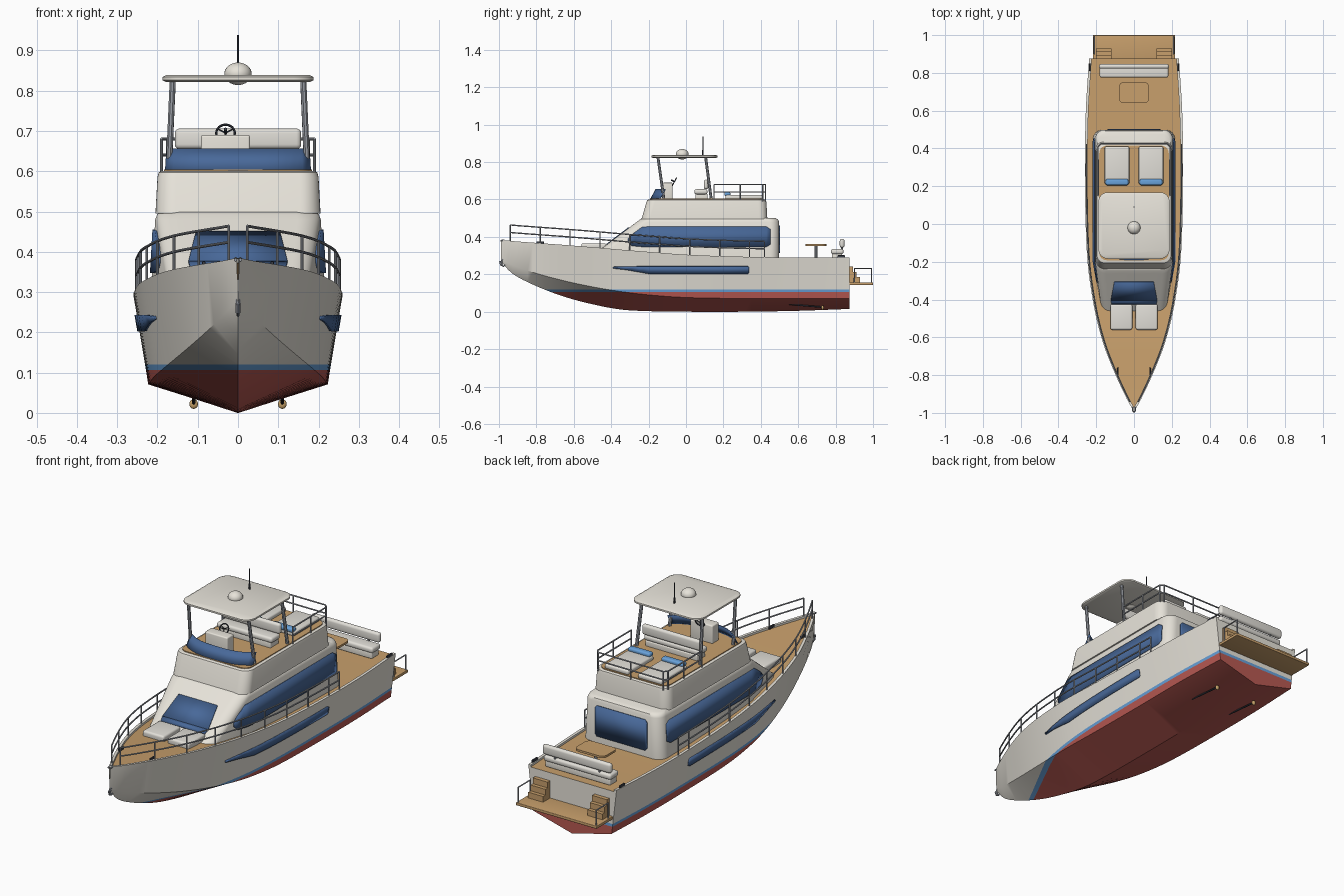
import bpy, bmesh, math
from mathutils import Vector

if "Cube" in bpy.data.objects:
    bpy.data.objects.remove(bpy.data.objects["Cube"])

def mat(name, r, g, b):
    m = bpy.data.materials.new(name)
    m.diffuse_color = (r, g, b, 1)
    m.use_nodes = True
    m.node_tree.nodes["Principled BSDF"].inputs["Base Color"].default_value = m.diffuse_color
    return m

WHITE = mat("white gelcoat", .80, .77, .70)
TEAK = mat("teak", .58, .35, .15)
RED = mat("antifouling red", .48, .10, .085)
GLASS = mat("blue glass", .065, .14, .32)
BLUE = mat("accent blue", .14, .36, .70)
STEEL = mat("steel", .36, .38, .42)
CUSHION = mat("cushion", .76, .74, .69)
DARK = mat("dark fittings", .04, .045, .06)
BRONZE = mat("bronze", .60, .38, .15)

def finish(name, bm, *mats):
    bmesh.ops.remove_doubles(bm, verts=bm.verts, dist=1e-5)
    bmesh.ops.recalc_face_normals(bm, faces=bm.faces)
    me = bpy.data.meshes.new(name)
    bm.to_mesh(me)
    bm.free()
    for m in mats:
        me.materials.append(m)
    ob = bpy.data.objects.new(name, me)
    bpy.context.collection.objects.link(ob)
    return ob

def box(name, x0, x1, y0, y1, z0, z1, m, r=0.0):
    bm = bmesh.new()
    bmesh.ops.create_cube(bm, size=1)
    for v in bm.verts:
        v.co = ((x0 + x1) / 2 + v.co.x * (x1 - x0), (y0 + y1) / 2 + v.co.y * (y1 - y0),
                (z0 + z1) / 2 + v.co.z * (z1 - z0))
    if r:
        bmesh.ops.bevel(bm, geom=bm.edges[:], offset=r, segments=4, profile=.5, affect='EDGES')
    return finish(name, bm, m)

def tube(name, pts, r, m=STEEL):
    cu = bpy.data.curves.new(name, 'CURVE')
    cu.dimensions = '3D'
    cu.bevel_depth, cu.bevel_resolution, cu.use_fill_caps = r, 2, True
    sp = cu.splines.new('POLY')
    sp.points.add(len(pts) - 1)
    for p, c in zip(sp.points, pts):
        p.co = (*c, 1)
    cu.materials.append(m)
    ob = bpy.data.objects.new(name, cu)
    bpy.context.collection.objects.link(ob)

def sheet(name, a, b, m, t=.005):
    """Thin plate between two point rows, centred on them."""
    bm = bmesh.new()
    va, vb = [bm.verts.new(p) for p in a], [bm.verts.new(p) for p in b]
    for i in range(len(a) - 1):
        bm.faces.new((va[i], va[i + 1], vb[i + 1], vb[i]))
    ob = finish(name, bm, m)
    s = ob.modifiers.new("thickness", 'SOLIDIFY')
    s.thickness, s.offset = t, 0

def taper(y):
    return 1 - .8 * max(0, -.2 - y)

def loft(name, rows, m):
    """Stack of rounded rectangles: (z, half width, y front, y back, corner radius)."""
    bm = bmesh.new()
    rings = []
    for z, w, y0, y1, r in rows:
        pts = []
        for cx, cy, a0 in ((w - r, y0 + r, -90), (w - r, y1 - r, 0), (r - w, y1 - r, 90), (r - w, y0 + r, 180)):
            for i in range(9):
                a = math.radians(a0 + i * 11.25)
                pts.append((cx + r * math.cos(a), cy + r * math.sin(a)))
            if a0 in (-90, 90):  # extra vertex where the side starts to taper
                pts.append((w if a0 < 0 else -w, max(-.2, y0 + r)))
        rings.append([bm.verts.new((x * taper(y), y, z)) for x, y in pts])
    n = len(rings[0])
    for p, q in zip(rings, rings[1:]):
        for i in range(n):
            bm.faces.new((p[i], p[(i + 1) % n], q[(i + 1) % n], q[i]))
    bm.faces.new(rings[0])
    bm.faces.new(rings[-1])
    return finish(name, bm, m)

# Hull stations: y, keel z, chine x, chine z, sheer x, sheer z
ST = [(-.99, .27, 0, .28, .003, .385), (-.93, .205, .03, .25, .036, .378), (-.8, .137, .075, .205, .097, .368),
      (-.65, .08, .12, .165, .157, .357), (-.5, .04, .158, .133, .199, .345), (-.35, .012, .188, .108, .227, .332),
      (-.2, .003, .208, .09, .246, .32), (0, 0, .219, .076, .256, .305), (.3, 0, .222, .071, .26, .294),
      (.6, .005, .222, .071, .255, .29), (.875, .015, .212, .071, .238, .29)]

def station(y):
    """Smooth interpolation of the station table."""
    i = next((k for k in range(len(ST) - 1) if y <= ST[k + 1][0]), len(ST) - 2)
    p, q = ST[i], ST[i + 1]
    o, s = ST[max(i - 1, 0)], ST[min(i + 2, len(ST) - 1)]
    h = q[0] - p[0]
    t = (y - p[0]) / h
    out = []
    for c in range(1, 6):
        m0, m1 = (q[c] - o[c]) / (q[0] - o[0]) * h, (s[c] - p[c]) / (s[0] - p[0]) * h
        out.append((2*t**3 - 3*t*t + 1) * p[c] + (t**3 - 2*t*t + t) * m0 + (3*t*t - 2*t**3) * q[c] + (t**3 - t*t) * m1)
    return out

def hull_x(y, z):
    k, cx, cz, sx, sz = station(y)
    return cx + (sx - cx) * (z - cz) / (sz - cz)

# Hull with gunwale and teak deck, coloured by height
bm = bmesh.new()
rows, N = [], 56
for i in range(N + 1):
    y = -.99 + 1.865 * (i / N) ** 1.15
    k, cx, cz, sx, sz = station(y)
    ix = max(0, sx - .014)
    half = [(cx, cz), (sx, sz), (ix, sz), (ix, sz - .01)]
    sec = [(0, k)] + half + [(0, sz - .01)] + [(-x, z) for x, z in reversed(half)]
    rows.append([bm.verts.new((x, y, z)) for x, z in sec])
for a, b in zip(rows, rows[1:]):
    for j in range(10):
        f = bm.faces.new((a[j], a[(j + 1) % 10], b[(j + 1) % 10], b[j]))
        f.material_index = 1 if j in (4, 5) else 0
bm.faces.new(rows[-1])
for z in (.106, .12):
    bmesh.ops.bisect_plane(bm, geom=bm.verts[:] + bm.edges[:] + bm.faces[:], plane_co=(0, 0, z), plane_no=(0, 0, 1))
for f in bm.faces:
    z = f.calc_center_median().z
    if z < .12:
        f.material_index = 2 if z < .106 else 3
finish("hull", bm, WHITE, TEAK, RED, BLUE)

# Cabin and flybridge coaming
def front(z):
    return -.435 + 1.32 * (z - .35)
def cabin_w(z):
    return .217 - .057 * (z - .28)
loft("cabin", [(.275, cabin_w(.275), front(.275), .498, .05), (.48, cabin_w(.48), front(.48), .498, .05),
               (.492, .201, front(.492), .493, .05), (.5, .192, -.235, .48, .05)], WHITE)
loft("flybridge_coaming", [(.495, .205, -.238, .435, .045), (.585, .2, -.212, .43, .045),
                           (.597, .197, -.207, .427, .045), (.6, .192, -.2, .422, .045)], WHITE)
loft("flybridge_deck", [(.59, .184, -.192, .415, .04), (.604, .184, -.192, .415, .04)], TEAK)

# Windows
sheet("windshield", [(x, front(.36) - .003, .36) for x in (-.118, .118)] , [(x, front(.375) - .003, .375) for x in (-.123, .123)], GLASS)
sheet("windshield_upper", [(x, front(.375) - .003, .375) for x in (-.123, .123)], [(x, front(.45) - .003, .45) for x in (-.104, .104)], GLASS)
sheet("rear_door_glass", [(x, .5, z) for x, z in ((-.14, .325), (-.13, .313), (.13, .313), (.14, .325))],
      [(x, .5, z) for x, z in ((-.14, .45), (-.13, .462), (.13, .462), (.14, .45))], GLASS)
CAB = [(-.31, .372, .39), (-.29, .352, .412), (-.235, .347, .452), (-.2, .347, .455), (.43, .347, .455), (.452, .36, .44)]
PORT = [(-.39, .232, .24), (-.32, .224, .242), (-.25, .212, .243), (-.2, .203, .243), (-.1, .203, .243),
        (0, .203, .243), (.15, .203, .243), (.33, .203, .243), (.338, .208, .238)]
for s, side in ((1, "right"), (-1, "left")):
    for nm, cols, fx in (("cabin_window", CAB, lambda y, z: cabin_w(z) * taper(y)), ("hull_window", PORT, hull_x)):
        sheet(f"{side}_{nm}", [(s * (fx(y, lo) + .002), y, lo) for y, lo, hi in cols],
              [(s * (fx(y, hi) + .002), y, hi) for y, lo, hi in cols], GLASS, .007)

    # Deck rails
    def rail(y, h):
        k, cx, cz, sx, sz = station(y)
        return (s * max(.012, sx - .008), y, sz + h)
    ys = [-.94 + i * .04 for i in range(35)]
    for h in (.045, .085):
        tube(f"{side}_deck_rail", [rail(y, h) for y in ys], .0035)
    for y in ys[::4] + [ys[-1]]:
        tube(f"{side}_rail_post", [rail(y, -.005), rail(y, .085)], .0035)

    # Hardtop posts
    tube(f"{side}_front_post", [(s * .162, -.15, .826), (s * .172, -.118, .6)], .008)
    tube(f"{side}_rear_post", [(s * .162, .105, .826), (s * .172, .135, .6)], .008)

    # Sunpads, pillows and cleats
    box(f"{side}_fly_sunpad", s * .09 - .065, s * .09 + .065, .21, .41, .6, .624, CUSHION, .009)
    box(f"{side}_fly_pillow", s * .09 - .06, s * .09 + .06, .205, .238, .618, .64, BLUE, .009)
    box(f"{side}_bow_sunpad", s * .067 - .058, s * .067 + .058, -.56, -.425, .33, .365, CUSHION, .01)
    for cx, cy, cz in ((.085, -.78, .362), (.235, .83, .288)):
        box(f"{side}_cleat", s * cx - .004, s * cx + .004, cy - .02, cy + .02, cz, cz + .014, DARK, .003)

    # Stern steps, platform rail, propeller
    for i in range(3):
        box(f"{side}_stern_step", s * .16 - .04, s * .16 + .04, .87, .93 - i * .018, .155, .185 + i * .028, TEAK)
    tube(f"{side}_platform_rail", [(s * .21, .9, .15), (s * .21, .9, .23), (s * .21, .992, .23), (s * .21, .992, .15)], .0035)
    tube(f"{side}_prop_shaft", [(s * .11, .55, .04), (s * .11, .73, .024)], .004, DARK)
    bm = bmesh.new()
    bmesh.ops.create_uvsphere(bm, u_segments=16, v_segments=10, radius=.012)
    for v in bm.verts:
        v.co = (s * .11 + v.co.x * .9, .73 + v.co.y * .6, .022 + v.co.z)
    finish(f"{side}_propeller", bm, BRONZE)

# Flybridge windscreen wrapping around the front
xs = [-.18 + i * .02 for i in range(19)]
sheet("windscreen", [(x, -.19 + .05 * abs(x / .18) ** 3, .6) for x in xs],
      [(x * .98, -.16 + .05 * abs(x / .18) ** 3, .655) for x in xs], GLASS)

# Helm console, wheel and sofa
box("helm_console", -.092, .03, -.125, -.072, .6, .69, WHITE, .006)
def ring(r, n=24):
    c, u = Vector((-.031, -.062, .695)), Vector((0, .45, .89))
    return [c + Vector((1, 0, 0)) * r * math.cos(a) + u * r * math.sin(a) for a in (i * math.tau / n for i in range(n + 1))]
tube("steering_wheel", ring(.023), .003, DARK)
for i in (2, 10, 18):
    tube("wheel_spoke", [(-.031, -.062, .695), ring(.023)[i]], .002, DARK)
tube("wheel_column", [(-.031, -.08, .705), (-.031, -.062, .695)], .004, DARK)
box("helm_seat_base", -.14, .14, .05, .115, .6, .63, WHITE, .005)
box("helm_seat", -.15, .15, .045, .115, .628, .655, CUSHION, .011)
box("helm_seat_back", -.157, .157, .095, .12, .655, .706, CUSHION, .012)

# Flybridge rail
path = [(.19, .15), (.19, .29), (.19, .41), (.175, .425), (0, .425), (-.175, .425), (-.19, .41), (-.19, .29), (-.19, .15)]
for z in (.64, .68):
    tube("flybridge_rail", [(x, y, z) for x, y in path], .0035)
for x, y in path:
    tube("flybridge_rail_post", [(x, y, .59), (x, y, .68)], .0035)

# Hardtop, radar dome and antenna
loft("hardtop", [(.822, .18, -.176, .16, .045), (.826, .188, -.184, .168, .05), (.834, .188, -.184, .168, .05),
                 (.839, .178, -.174, .158, .045)], WHITE)
bm = bmesh.new()
bmesh.ops.create_uvsphere(bm, u_segments=24, v_segments=16, radius=.034)
for v in bm.verts:
    v.co = (v.co.x, v.co.y - .02, .842 + v.co.z * .82)
finish("radar_dome", bm, WHITE)
tube("antenna", [(0, .09, .835), (0, .09, .938)], .0025, DARK)
tube("antenna_base", [(0, .09, .835), (0, .09, .865)], .0045, DARK)

# Cockpit settee and table
box("settee_base", -.175, .175, .78, .835, .28, .31, WHITE, .005)
box("settee_seat", -.182, .182, .775, .842, .308, .336, CUSHION, .011)
box("settee_back", -.185, .185, .822, .847, .342, .39, CUSHION, .012)
for x in (-.12, .12):
    tube("settee_bracket", [(x, .835, .32), (x, .835, .36)], .005)
loft("table_top", [(.352, .08, .64, .75, .025), (.362, .08, .64, .75, .025)], TEAK)
tube("table_leg", [(0, .695, .28), (0, .695, .355)], .008)

# Swim platform
box("swim_platform", -.218, .218, .87, 1.0, .143, .157, TEAK, .003)

# Bow roller and anchor
tube("anchor_shank", [(0, -.975, .29), (0, -.988, .262), (0, -.985, .248)], .006)
tube("anchor_fluke", [(0, -.996, .27), (0, -.99, .25), (0, -.975, .243), (0, -.962, .255)], .004)
for x in (-.006, .006):
    tube("bow_roller", [(x, -.97, .383), (x, -.992, .38)], .004)

# Tubes to meshes, then smooth shading with kept edges
bpy.ops.object.select_all(action='DESELECT')
for ob in bpy.context.scene.objects:
    if ob.type == 'CURVE':
        ob.select_set(True)
        bpy.context.view_layer.objects.active = ob
bpy.ops.object.convert(target='MESH')
bpy.ops.object.select_all(action='SELECT')
bpy.ops.object.shade_smooth_by_angle(angle=math.radians(35))
